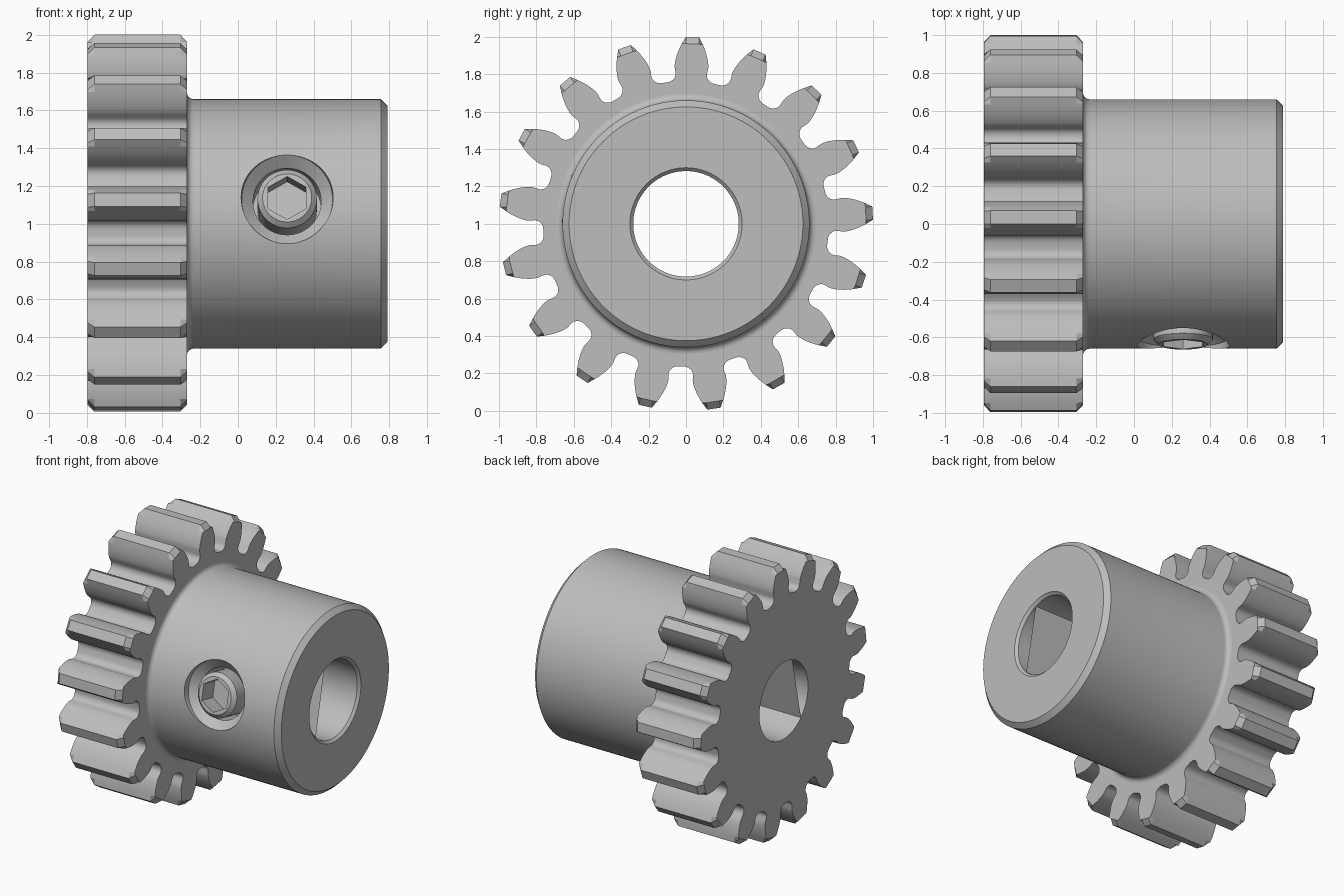
import bpy, bmesh, math
from mathutils import Matrix, Vector

cube = bpy.data.objects.get("Cube")
if cube:
    bpy.data.objects.remove(cube)

steel = bpy.data.materials.new("grey steel")
steel.use_nodes = True
GREY = (0.51, 0.51, 0.51, 1)
steel.diffuse_color = GREY
steel.node_tree.nodes["Principled BSDF"].inputs["Base Color"].default_value = GREY

AXIS = Matrix.Translation((0, 0, 1))
SCREW_DIR = Vector((0, -0.977, 0.21)).normalized()
SCREW = Matrix.Translation((0.26, 0, 1)) @ SCREW_DIR.to_track_quat('X', 'Z').to_matrix().to_4x4()


def loft(name, rings, matrix):
    """Skin equal-length rings of points and close both ends."""
    bm = bmesh.new()
    loops = [[bm.verts.new(p) for p in ring] for ring in rings]
    n = len(loops[0])
    for a, b in zip(loops, loops[1:]):
        for i in range(n):
            j = (i + 1) % n
            bm.faces.new((a[i], a[j], b[j], b[i]))
    bm.faces.new(loops[0])
    bm.faces.new(loops[-1])
    bmesh.ops.recalc_face_normals(bm, faces=bm.faces)
    mesh = bpy.data.meshes.new(name)
    bm.to_mesh(mesh)
    bm.free()
    mesh.transform(matrix)
    mesh.materials.append(steel)
    obj = bpy.data.objects.new(name, mesh)
    bpy.context.collection.objects.link(obj)
    return obj


def lathe(name, profile, matrix=AXIS, sides=96):
    """Turn (position, radius) pairs around the local x axis."""
    turns = [math.tau * i / sides for i in range(sides)]
    return loft(name, [[(x, r * math.sin(t), r * math.cos(t)) for t in turns]
                       for x, r in profile], matrix)


def select(obj):
    bpy.ops.object.select_all(action='DESELECT')
    obj.select_set(True)
    bpy.context.view_layer.objects.active = obj


def cut(obj, *cutters):
    select(obj)
    for cutter in cutters:
        mod = obj.modifiers.new("cut", 'BOOLEAN')
        mod.operation = 'DIFFERENCE'
        mod.solver = 'EXACT'
        mod.object = cutter
        bpy.ops.object.modifier_apply(modifier=mod.name)


# Gear outline: involute flanks with rounded roots
TEETH = 17
PITCH_R = TEETH / (TEETH + 2)
MODULE = 2 * PITCH_R / TEETH
PRESSURE = math.radians(20)
BASE_R = PITCH_R * math.cos(PRESSURE)
ROOT_R = PITCH_R - 1.25 * MODULE
CHAMFER = 0.037


def half_angle(r):
    a = math.acos(min(1, BASE_R / r))
    return math.pi / (2 * TEETH) + math.tan(PRESSURE) - PRESSURE - math.tan(a) + a


half_step = math.pi / TEETH
root_width = half_step - half_angle(BASE_R) + 0.004
flank = []
for i in range(7):
    t = math.pi / 2 * i / 6
    flank.append((half_step - root_width * (0.25 + 0.75 * math.sin(t)),
                  ROOT_R + 0.045 * (1 - math.cos(t))))
steps = 8
for r in [BASE_R + (1 - CHAMFER - BASE_R) * i / steps for i in range(steps + 1)] + [1]:
    flank.append((half_angle(r), r))

outline = []
for k in range(TEETH):
    centre = math.radians(88) + k * math.tau / TEETH
    outline += [(centre - a, r) for a, r in flank]
    outline += [(centre + a, r) for a, r in reversed(flank)]


def gear_ring(x, limit):
    return [(x, min(r, limit) * math.cos(a), min(r, limit) * math.sin(a)) for a, r in outline]


gear = loft("toothed_wheel", [gear_ring(-0.795, 1 - CHAMFER), gear_ring(-0.76, 1),
                              gear_ring(-0.305, 1), gear_ring(-0.27, 1 - CHAMFER)], AXIS)

# Hub with a fillet against the wheel and a chamfered end
fillet = [(-0.235 - 0.035 * math.sin(t), 0.695 - 0.035 * math.cos(t))
          for t in [math.pi / 2 * (1 - i / 6) for i in range(7)]]
hub = lathe("hub", [(-0.32, 0.695)] + fillet + [(0.755, 0.66), (0.79, 0.625)], sides=128)

# Shaft bore and set screw hole
bore = lathe("bore_cutter", [(-0.9, 0.282), (0.772, 0.282), (0.79, 0.3), (0.85, 0.36)])
hole = lathe("screw_hole_cutter", [(0.36, 0.18), (0.56, 0.18), (0.615, 0.24), (0.75, 0.25)], SCREW, 64)
cut(gear, bore)
cut(hub, bore, hole)

# Set screw with a hexagonal socket
screw = lathe("set_screw", [(0.34, 0.157), (0.625, 0.157), (0.652, 0.13)], SCREW, 64)
socket = lathe("socket_cutter", [(0.52, 0.116), (0.8, 0.116)], SCREW, 6)
cut(screw, socket)

for helper in (bore, hole, socket):
    bpy.data.objects.remove(helper)

# Flat inside the bore, facing away from the screw
depth = 0.153
reach = math.sqrt(0.282 ** 2 - depth ** 2)
across = Vector((1, 0, 0)).cross(SCREW_DIR)
mesh = bpy.data.meshes.new("bore_flat")
mesh.from_pydata([Vector((x, 0, 1)) + SCREW_DIR * depth + across * s * reach
                  for x, s in ((-0.795, -1), (0.772, -1), (0.772, 1), (-0.795, 1))],
                 [], [(0, 1, 2, 3)])
mesh.materials.append(steel)
flat = bpy.data.objects.new("bore_flat", mesh)
bpy.context.collection.objects.link(flat)
if mesh.polygons[0].normal.dot(SCREW_DIR) > 0:
    mesh.flip_normals()

for obj in (gear, hub, screw):
    select(obj)
    bpy.ops.object.shade_smooth_by_angle(angle=math.radians(25))
